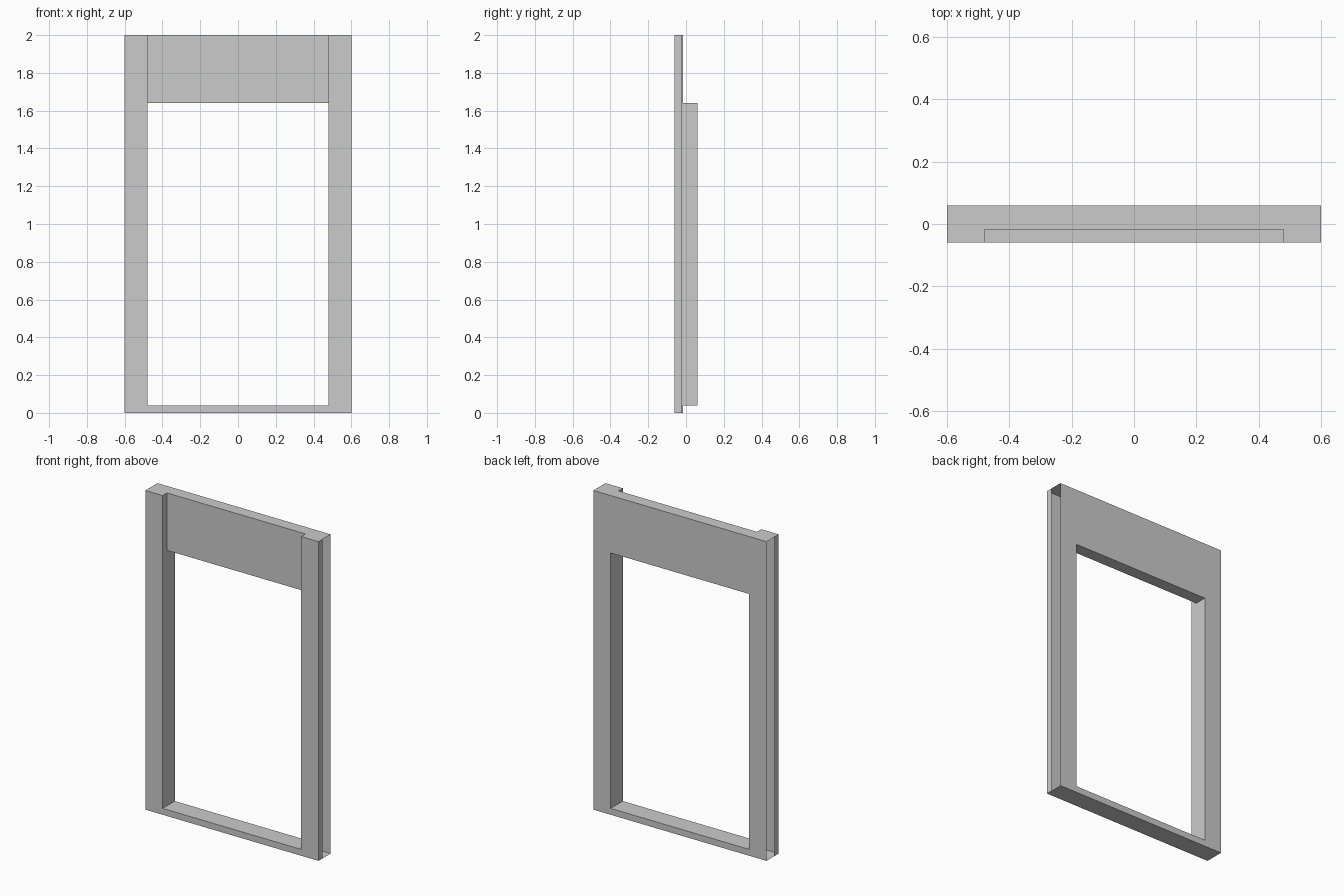
import bpy

if "Cube" in bpy.data.objects:
    bpy.data.objects.remove(bpy.data.objects["Cube"])

W, IN = 0.60, 0.48             # outer and opening half widths
F, B = -0.06, 0.06             # front and back planes
LIP, RECESS = -0.021, -0.017   # outer lip edge, recessed header plane
SILL, HEAD, TOP = 0.04, 1.64, 2.0


def make(name, verts, faces, mirror=False):
    mesh = bpy.data.meshes.new(name)
    mesh.from_pydata(verts, [], faces)
    obj = bpy.data.objects.new(name, mesh)
    bpy.context.collection.objects.link(obj)
    if mirror:
        obj.modifiers.new("Mirror", "MIRROR").use_mirror_merge = False
    return obj


def sweep(name, pts, v, mirror=False):
    """Open sheet: polyline pts swept along vector v."""
    n = len(pts)
    verts = pts + [tuple(a + b for a, b in zip(p, v)) for p in pts]
    faces = [(i, i + 1, n + i + 1, n + i) for i in range(n - 1)]
    return make(name, verts, faces, mirror)


# Front stiles: folded sheet with inner return and outer lip
sweep("stile", [(IN, RECESS, 0), (IN, F, 0), (W, F, 0), (W, LIP, 0)],
      (0, 0, TOP), True)

# Side reveals lining the opening
sweep("side_reveal", [(IN, B, SILL), (IN, RECESS, SILL)],
      (0, 0, HEAD - SILL), True)

# Recessed header panel with its underside
sweep("header", [(-IN, RECESS, TOP), (-IN, RECESS, HEAD), (-IN, B, HEAD)],
      (2 * IN, 0, 0))

# Sill: top and front faces
sweep("sill", [(-IN, B, SILL), (-IN, F, SILL), (-IN, F, 0)], (2 * IN, 0, 0))

# Bottom sheet
sweep("bottom_sheet", [(-W, F, 0), (-W, B, 0)], (2 * W, 0, 0))

# Top sheet, notched at the front above the recessed header
half = [(IN, RECESS, TOP), (IN, F, TOP), (W, F, TOP), (W, B, TOP)]
outline = half + [(-x, y, z) for x, y, z in reversed(half)]
make("top_sheet", outline, [tuple(range(len(outline)))])

# Back sheet: grid with the opening left out
xs, zs = (-W, -IN, IN, W), (0, SILL, HEAD, TOP)
grid = [(x, B, z) for z in zs for x in xs]
cells = [(4 * r + c, 4 * r + c + 4, 4 * r + c + 5, 4 * r + c + 1)
         for r in range(3) for c in range(3) if (r, c) != (1, 1)]
make("back_sheet", grid, cells)
